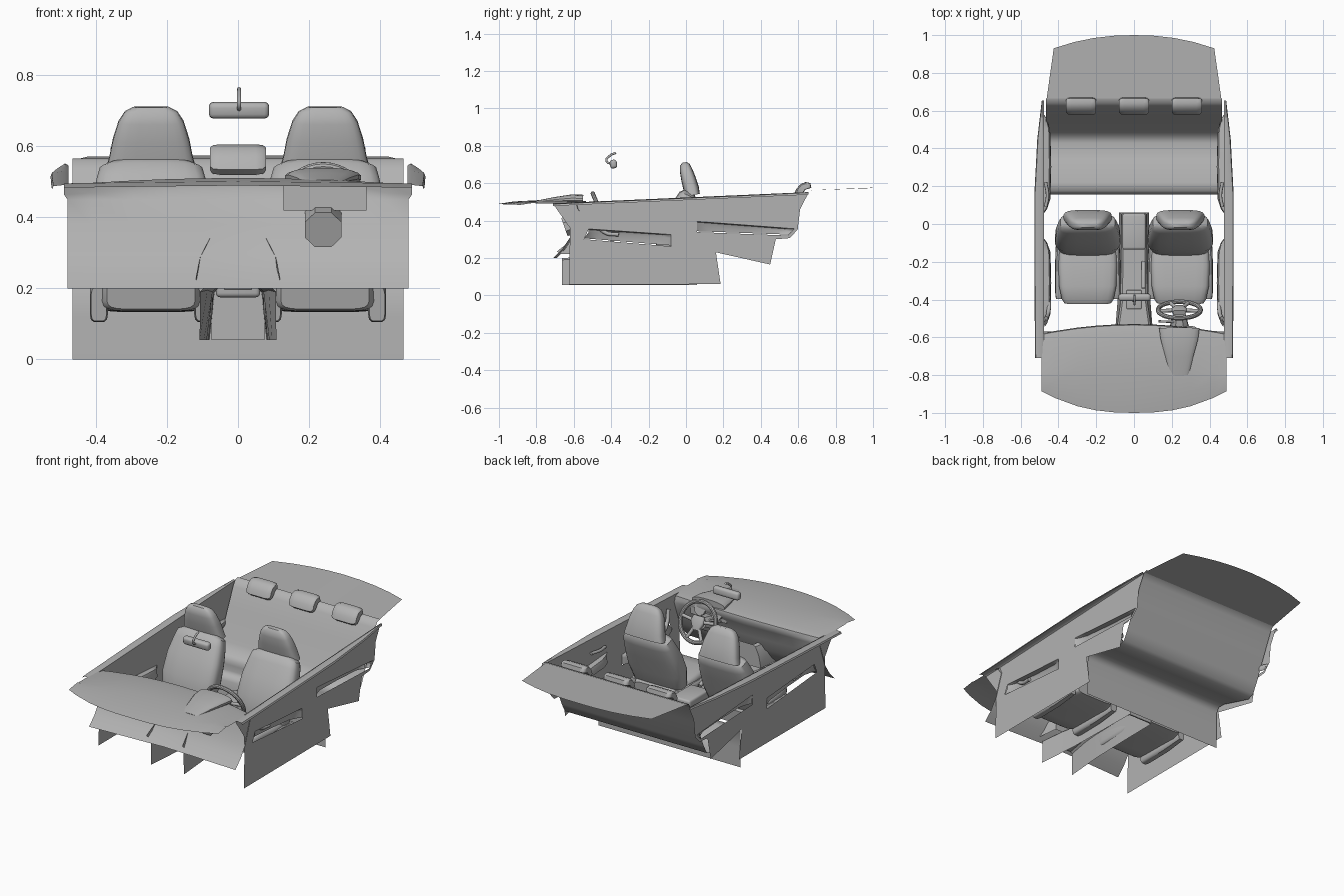
import bpy, bmesh, math
from mathutils import Vector

cube = bpy.data.objects.get("Cube")
if cube:
    bpy.data.objects.remove(cube)

grey = bpy.data.materials.new("plain grey")
grey.use_nodes = True
grey.diffuse_color = (0.45, 0.45, 0.45, 1)
grey.node_tree.nodes["Principled BSDF"].inputs["Base Color"].default_value = grey.diffuse_color


def finish(name, bm, angle=40):
    bmesh.ops.recalc_face_normals(bm, faces=bm.faces)
    mesh = bpy.data.meshes.new(name)
    bm.to_mesh(mesh)
    bm.free()
    mesh.materials.append(grey)
    ob = bpy.data.objects.new(name, mesh)
    bpy.context.collection.objects.link(ob)
    bpy.ops.object.select_all(action="DESELECT")
    ob.select_set(True)
    bpy.context.view_layer.objects.active = ob
    bpy.ops.object.shade_smooth_by_angle(angle=math.radians(angle))
    return ob


def grid(name, rows, angle=40, closed=False, caps=False):
    """Skin a list of equally long rows of points."""
    bm = bmesh.new()
    vs = [[bm.verts.new(p) for p in row] for row in rows]
    n = len(vs[0])
    for a, b in zip(vs, vs[1:]):
        for i in range(n if closed else n - 1):
            j = (i + 1) % n
            bm.faces.new((a[i], a[j], b[j], b[i]))
    if caps:
        bm.faces.new(vs[0])
        bm.faces.new(vs[-1])
    return finish(name, bm, angle)


def loft(name, x, path, sides=20, power=0.55):
    """Rounded body along a side-view path of (y, z, half width, half thickness)."""
    rows = []
    for i, (y, z, hw, ht) in enumerate(path):
        p, q = path[max(i - 1, 0)], path[min(i + 1, len(path) - 1)]
        t = Vector((q[0] - p[0], q[1] - p[1])).normalized()
        row = []
        for k in range(sides):
            a = math.tau * (k + 0.5) / sides
            c, s = math.cos(a), math.sin(a)
            u = math.copysign(abs(c) ** power, c) * hw
            v = math.copysign(abs(s) ** power, s) * ht
            row.append((x + u, y - t.y * v, z + t.x * v))
        rows.append(row)
    return grid(name, rows, closed=True, caps=True)


def box(name, centre, size, bevel=0.0, tilt=0.0):
    bm = bmesh.new()
    bmesh.ops.create_cube(bm, size=1)
    bmesh.ops.scale(bm, vec=size, verts=bm.verts)
    if bevel:
        bmesh.ops.bevel(bm, geom=bm.edges[:], offset=bevel, segments=3, profile=0.5, affect="EDGES")
    ob = finish(name, bm)
    ob.location = centre
    ob.rotation_euler.x = tilt
    return ob


def tube(name, points, radius):
    curve = bpy.data.curves.new(name, "CURVE")
    curve.dimensions = "3D"
    curve.bevel_depth = radius
    curve.bevel_resolution = 2
    curve.use_fill_caps = True
    sp = curve.splines.new("BEZIER")
    sp.bezier_points.add(len(points) - 1)
    for b, p in zip(sp.bezier_points, points):
        b.co = p
        b.handle_left_type = b.handle_right_type = "AUTO"
    curve.materials.append(grey)
    ob = bpy.data.objects.new(name, curve)
    bpy.context.collection.objects.link(ob)
    return ob


# Dashboard: curved top sheet, rolled edge and sloping lower skirt
columns = [-0.49, -0.42, -0.3, -0.2, -0.1, 0, 0.1, 0.2, 0.3, 0.42, 0.49]


def dash_row(kind, y, z):
    row = []
    for x in columns:
        f = abs(x) / 0.49
        if kind == "front":
            row.append((x, y + 0.115 * f ** 2.4, z - 0.006 * f))
        elif kind == "top":
            row.append((x, y - 0.05 * f * f, z - 0.019 * f * f))
        else:
            row.append((x * 0.98, y - 0.02 * f, z))
    return row


grid("dashboard", [
    dash_row("front", -1, 0.49), dash_row("front", -0.92, 0.502),
    dash_row("top", -0.75, 0.511), dash_row("top", -0.58, 0.511),
    dash_row("top", -0.535, 0.503), dash_row("top", -0.53, 0.483),
    dash_row("skirt", -0.55, 0.45), dash_row("skirt", -0.575, 0.38),
    dash_row("skirt", -0.6, 0.31), dash_row("skirt", -0.64, 0.25),
    dash_row("skirt", -0.69, 0.2)], angle=50)

# Centre stack behind the skirt, its side walls reaching forward through it
grid("centre_stack", [
    [(-w, front, z), (-w * 0.88, -0.55, z), (w * 0.88, -0.55, z), (w, front, z)]
    for w, front, z in ((0.06, -0.59, 0.348), (0.08, -0.595, 0.34), (0.106, -0.62, 0.29),
                        (0.118, -0.69, 0.235), (0.118, -0.67, 0.22))], angle=30)

# Instrument hood, panel and steering column
wheel_x = 0.24
loft("instrument_hood", wheel_x, [(-0.8, 0.498, 0.05, 0.008), (-0.7, 0.508, 0.075, 0.018),
                                  (-0.61, 0.514, 0.1, 0.026), (-0.55, 0.512, 0.108, 0.026)], power=0.8)
box("instrument_panel", (wheel_x + 0.005, -0.59, 0.455), (0.235, 0.06, 0.07))
loft("steering_column", wheel_x, [(-0.65, 0.365, 0.055, 0.055), (-0.55, 0.4, 0.055, 0.05),
                                  (-0.48, 0.425, 0.035, 0.035)], sides=8, power=0.9)
for dx in (-0.055, 0.055):
    bm = bmesh.new()
    bmesh.ops.create_cone(bm, cap_ends=True, segments=20, radius1=0.035, radius2=0.035, depth=0.012)
    gauge = finish("gauge", bm)
    gauge.location = (wheel_x + dx, -0.555, 0.465)
    gauge.rotation_euler.x = math.radians(-75)

# Steering wheel
centre = Vector((wheel_x, -0.455, 0.44))
up = Vector((0, -0.385, 0.923))
bpy.ops.mesh.primitive_torus_add(major_radius=0.113, minor_radius=0.012, major_segments=36,
                                 minor_segments=10, location=centre,
                                 rotation=(math.radians(-67.4), 0, 0))
rim = bpy.context.object
rim.name = "steering_wheel_rim"
rim.data.materials.append(grey)
bpy.ops.object.shade_smooth_by_angle()
loft("steering_wheel_hub", wheel_x, [tuple(centre - up * 0.045)[1:] + (0.02, 0.01),
                                     tuple(centre)[1:] + (0.042, 0.018),
                                     tuple(centre + up * 0.035)[1:] + (0.035, 0.012)])
for u, v in ((-0.11, 0.015), (0.11, 0.015), (-0.05, -0.1), (0.05, -0.1)):
    tube("steering_wheel_spoke", [centre, centre + Vector((u, 0, 0)) + up * v], 0.01)
tube("column_stalk", [(wheel_x, -0.52, 0.43), (wheel_x - 0.11, -0.515, 0.45)], 0.006)

# Front seats
for side in (-1, 1):
    x = side * 0.245
    loft("seat_back", x, [(-0.125, 0.17, 0.13, 0.04), (-0.115, 0.22, 0.155, 0.055),
                          (-0.085, 0.32, 0.174, 0.066), (-0.045, 0.42, 0.17, 0.062),
                          (-0.005, 0.5, 0.155, 0.055), (0.01, 0.535, 0.145, 0.048),
                          (0.018, 0.553, 0.11, 0.03)])
    loft("headrest", x, [(0.035, 0.535, 0.128, 0.04), (0.028, 0.57, 0.118, 0.042),
                         (0.014, 0.62, 0.108, 0.04), (0, 0.67, 0.092, 0.034),
                         (-0.006, 0.698, 0.074, 0.026), (-0.008, 0.711, 0.05, 0.012)])
    loft("seat_cushion", x, [(-0.412, 0.19, 0.125, 0.05), (-0.395, 0.194, 0.138, 0.058),
                             (-0.33, 0.197, 0.152, 0.062), (-0.22, 0.192, 0.156, 0.058),
                             (-0.1, 0.185, 0.15, 0.052), (-0.04, 0.18, 0.12, 0.04)], power=0.35)
    for edge in (-1, 1):
        loft("seat_bolster", x + edge * 0.147,
             [(-0.39, 0.155, 0.022, 0.048), (-0.36, 0.16, 0.026, 0.055),
              (-0.2, 0.165, 0.026, 0.058), (-0.06, 0.17, 0.02, 0.05)], sides=12, power=0.4)

# Rear bench: one sheet from the cushion front to the top of the backrest
bench = [(0.155, 0), (0.155, 0.12), (0.157, 0.22), (0.175, 0.25), (0.22, 0.25), (0.34, 0.215),
         (0.43, 0.19), (0.47, 0.205), (0.5, 0.26), (0.57, 0.42), (0.62, 0.53), (0.64, 0.56), (0.665, 0.566)]
grid("rear_bench", [[(-0.466, y, z), (0.466, y, z)] for y, z in bench], angle=60)

# Rear headrests: pillow profile hooked over the top of the bench
pillow = [(0.578, 0.535), (0.588, 0.566), (0.612, 0.595), (0.64, 0.606), (0.665, 0.6),
          (0.67, 0.575), (0.638, 0.565), (0.618, 0.535), (0.598, 0.52)]
for x in (-0.28, 0, 0.28):
    grid("rear_headrest", [[(x + dx, 0.627 + (y - 0.627) * s, 0.57 + (z - 0.57) * s) for y, z in pillow]
                           for dx, s in ((-0.079, 0.75), (-0.07, 0.94), (-0.05, 1),
                                         (0.05, 1), (0.07, 0.94), (0.079, 0.75))],
         closed=True, caps=True, angle=50)

# Parcel shelf with a rounded rear edge
shelf = []
for t in range(9):
    f = t / 4 - 1
    shelf.append([(0.465 * f, 0.645, 0.561), (0.425 * f, 1 - 0.07 * abs(f) ** 2.2, 0.576 - 0.005 * abs(f))])
grid("parcel_shelf", shelf)


# Doors: side sheet with two slots, top ledge, armrests and pulls
def belt(y):
    return 0.49 + (y + 0.71) * 0.044


slots = [[(-0.52, 0.355), (-0.08, 0.325), (-0.08, 0.262), (-0.545, 0.3)],
         [(0.06, 0.395), (0.58, 0.356), (0.545, 0.32), (0.06, 0.338)]]
outline = [(-0.71, 0.488), (-0.62, 0.36), (-0.625, 0.057), (0.185, 0.06),
           (0.16, 0.23), (0.45, 0.165), (0.48, 0.3), (0.555, 0.306), (0.597, 0.352),
           (0.61, 0.46), (0.655, 0.548)]
for side in (-1, 1):
    bm = bmesh.new()
    edges = []
    for loop in [outline] + slots:
        vs = [bm.verts.new((side * 0.477, y, z)) for y, z in loop]
        edges += [bm.edges.new((vs[i - 1], vs[i])) for i in range(len(vs))]
    bmesh.ops.triangle_fill(bm, use_beauty=True, use_dissolve=False, edges=edges, normal=(side, 0, 0))
    finish("door_panel", bm)

    ledge = []
    for y, out in ((-0.71, 0.524), (-0.3, 0.527), (0.15, 0.528), (0.45, 0.512), (0.655, 0.488)):
        z = belt(y)
        ledge.append([(side * 0.477, y, z - 0.004), (side * 0.487, y, z + 0.002),
                      (side * (out - 0.004), y, z - 0.002), (side * out, y, z - 0.012)])
    grid("door_ledge", ledge)

    for a, b, c, d in slots:
        rows = []
        for t in (0, 0.04, 0.15, 0.5, 0.85, 0.96, 1):
            top = Vector(a).lerp(Vector(b), t)
            low = Vector(d).lerp(Vector(c), t)
            bulge = 0.036 * (1 - abs(2 * t - 1) ** 6)
            rows.append([(side * 0.477, *top), (side * (0.477 - bulge * 0.8), top.x, top.y - 0.004),
                         (side * (0.477 - bulge), top.x, top.y - 0.018),
                         (side * (0.474 - bulge), low.x, low.y + 0.005)])
        grid("armrest", rows, angle=50)
    tube("door_pull", [(side * 0.466, -0.5, 0.44), (side * 0.455, -0.475, 0.38),
                       (side * 0.45, -0.43, 0.335), (side * 0.455, -0.36, 0.325)], 0.011)
    tube("door_handle", [(side * 0.468, 0.09, 0.44), (side * 0.458, 0.15, 0.445),
                         (side * 0.468, 0.22, 0.45)], 0.009)

# Centre tunnel, open underneath, with a storage box at the rear
tunnel = []
for y, w, low, z in ((-0.662, 0.107, 0.108, 0.2), (-0.52, 0.086, 0.096, 0.205),
                     (-0.42, 0.072, 0.088, 0.2), (-0.2, 0.068, 0.083, 0.2), (0.06, 0.066, 0.08, 0.2)):
    tunnel.append([(-low, y, 0.055), (-w, y, z - 0.01), (-w + 0.01, y, z),
                   (w - 0.01, y, z), (w, y, z - 0.01), (low, y, 0.055)])
grid("centre_tunnel", tunnel, angle=30)
box("tunnel_rear_panel", (0, 0.056, 0.125), (0.148, 0.008, 0.14))
box("storage_box", (0, -0.04, 0.21), (0.125, 0.19, 0.07), 0.012)

# Gear lever and handbrake
box("gear_surround", (0, -0.4, 0.203), (0.08, 0.1, 0.016), 0.005)
tube("gear_lever", [(0, -0.4, 0.2), (0, -0.395, 0.3)], 0.008)
bm = bmesh.new()
bmesh.ops.create_uvsphere(bm, u_segments=14, v_segments=8, radius=0.018)
finish("gear_knob", bm).location = (0, -0.395, 0.31)
tube("handbrake", [(0.05, -0.2, 0.21), (0.05, -0.27, 0.235), (0.05, -0.34, 0.25)], 0.011)

# Rear-view mirror on a bent stalk
box("rear_view_mirror", (0.003, -0.388, 0.702), (0.17, 0.038, 0.046), 0.014, math.radians(8))
tube("mirror_stalk", [(0.003, -0.375, 0.762), (0.003, -0.405, 0.748), (0.003, -0.425, 0.72),
                      (0.003, -0.39, 0.7)], 0.006)
